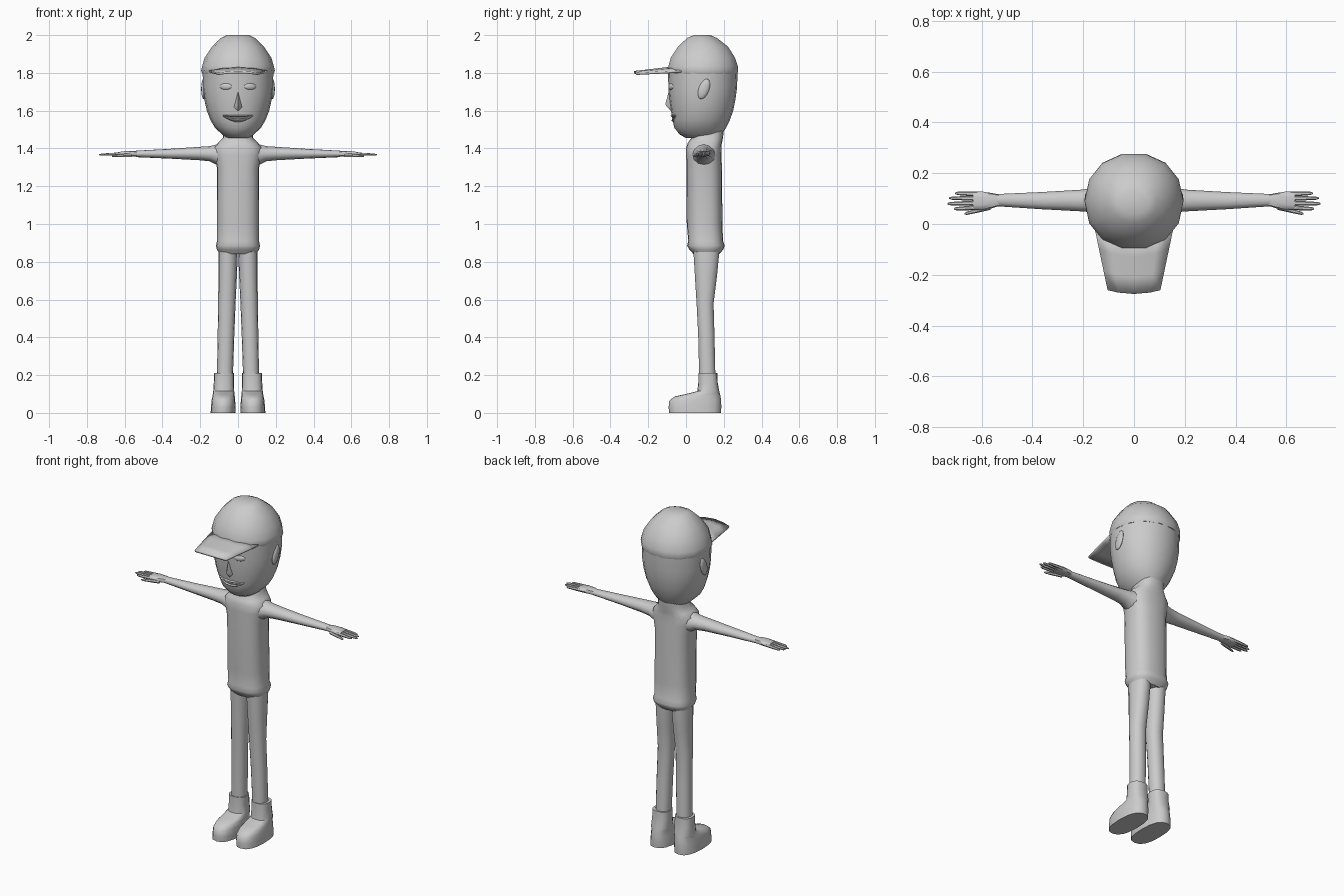
import bpy, bmesh, math
from mathutils import Matrix, Vector

if "Cube" in bpy.data.objects:
    bpy.data.objects.remove(bpy.data.objects["Cube"])

grey = bpy.data.materials.new("light grey")
grey.diffuse_color = (0.6, 0.6, 0.6, 1)
grey.use_nodes = True
grey.node_tree.nodes["Principled BSDF"].inputs["Base Color"].default_value = grey.diffuse_color


def finish(name, bm, mirror=False):
    bmesh.ops.recalc_face_normals(bm, faces=bm.faces[:])
    me = bpy.data.meshes.new(name)
    bm.to_mesh(me)
    bm.free()
    me.materials.append(grey)
    ob = bpy.data.objects.new(name, me)
    bpy.context.collection.objects.link(ob)
    if mirror:
        ob.modifiers.new("mirror", "MIRROR").use_mirror_merge = False
    return ob


def loft(name, rings, axis="z", n=16, power=2.0, mirror=False):
    """Skin through rings given as (position, a_min, a_max, b_min, b_max)."""
    bm = bmesh.new()
    loops = []
    for t, a0, a1, b0, b1 in rings:
        loop = []
        for i in range(n):
            u = 2 * math.pi * i / n
            c, s = math.cos(u), math.sin(u)
            a = (a0 + a1) / 2 + (a1 - a0) / 2 * math.copysign(abs(c) ** (2 / power), c)
            b = (b0 + b1) / 2 + (b1 - b0) / 2 * math.copysign(abs(s) ** (2 / power), s)
            loop.append(bm.verts.new((a, b, t) if axis == "z" else (t, a, b)))
        loops.append(loop)
    for lo, hi in zip(loops, loops[1:]):
        for i in range(n):
            j = (i + 1) % n
            bm.faces.new((lo[i], lo[j], hi[j], hi[i]))
    bm.faces.new(loops[0])
    bm.faces.new(loops[-1])
    return finish(name, bm, mirror)


def sym(z, hw, y0, y1):
    return (z, -hw, hw, y0, y1)


def ellipsoid(name, loc, scale, rot, axis):
    bm = bmesh.new()
    m = Matrix.Translation(loc) @ Matrix.Rotation(rot, 4, axis) @ Matrix.Diagonal((*scale, 1))
    bmesh.ops.create_uvsphere(bm, u_segments=12, v_segments=8, radius=1, matrix=m)
    return finish(name, bm, True)


# Head
head = [sym(1.455, .06, .0, .17), sym(1.475, .085, -.035, .19), sym(1.51, .122, -.062, .213),
        sym(1.55, .146, -.071, .232), sym(1.60, .165, -.08, .25), sym(1.66, .179, -.088, .262),
        sym(1.72, .186, -.093, .27), sym(1.82, .187, -.096, .274)]
loft("head", head, n=20, power=2.1)


def face_y(x, z):
    """Front surface of the head at x, z."""
    for p, q in zip(head, head[1:]):
        if p[0] <= z <= q[0]:
            f = (z - p[0]) / (q[0] - p[0])
            hw, y0, y1 = (p[k] + f * (q[k] - p[k]) for k in (2, 3, 4))
            return (y0 + y1) / 2 - (y1 - y0) / 2 * math.sqrt(max(0, 1 - (x / hw) ** 2))


# Cap crown
loft("cap", [sym(1.795, .189, -.093, .276), sym(1.812, .195, -.102, .281),
             sym(1.835, .190, -.098, .279), sym(1.88, .177, -.085, .264),
             sym(1.94, .137, -.045, .225), sym(1.985, .09, .005, .165),
             sym(2.0, .06, .04, .13)], n=14, power=2.1)

# Cap brim: arched sheet, tapering forward
bm = bmesh.new()
grid = []
for t in (0, .35, .7, 1):
    hw = .155 - .052 * t
    grid.append([bm.verts.new((hw * s, -.05 - .225 * t + .015 * s * s + .025 * s * s * (1 - t),
                               1.83 - .026 * t - .022 * s * s * (1 - .6 * t)))
                 for s in (-1, -.6, 0, .6, 1)])
for r0, r1 in zip(grid, grid[1:]):
    for i in range(4):
        bm.faces.new((r0[i], r0[i + 1], r1[i + 1], r1[i]))
brim = finish("cap_brim", bm)
sol = brim.modifiers.new("thickness", "SOLIDIFY")
sol.thickness, sol.offset = .012, 0

# Eyes and ears
ellipsoid("eye", (.065, face_y(.065, 1.728) + .002, 1.728), (.034, .009, .017), math.radians(20), "Z")
ellipsoid("ear", (.183, .095, 1.715), (.012, .028, .056), math.radians(-20), "X")

# Nose: wedge with a tip
bm = bmesh.new()
pts = [(0, -.088, 1.715), (-.028, -.07, 1.615), (.028, -.07, 1.615), (0, -.11, 1.632), (0, -.082, 1.6)]
v = [bm.verts.new(p) for p in pts]
for f in ((0, 1, 3), (0, 3, 2), (1, 4, 3), (4, 2, 3), (0, 2, 4, 1)):
    bm.faces.new([v[i] for i in f])
finish("nose", bm)


# Mouth: two lip strips curving round the face with teeth between
def strip(name, z_mid, z_corner, height, out):
    bm = bmesh.new()
    rows = []
    for i in range(9):
        s = i / 4 - 1
        x, z = .08 * s, z_mid + (z_corner - z_mid) * s * s
        h = height * (1 - .7 * s * s)
        y = face_y(x, z)
        rows.append([bm.verts.new(p) for p in ((x, y + .004, z + h), (x, y - out, z),
                                               (x, y + .004, z - h))])
    for a, b in zip(rows, rows[1:]):
        for k in range(3):
            bm.faces.new((a[k], b[k], b[(k + 1) % 3], a[(k + 1) % 3]))
    bm.faces.new(rows[0])
    bm.faces.new(rows[-1])
    finish(name, bm)


strip("upper_lip", 1.572, 1.575, .008, .008)
strip("teeth", 1.56, 1.573, .008, .002)
strip("lower_lip", 1.547, 1.572, .008, .008)

# Torso with neck, shoulders and shirt hem
loft("torso", [sym(.84, .095, .04, .175), sym(.865, .112, .018, .198), sym(.885, .117, .006, .205),
               sym(.91, .111, .012, .196), sym(1.0, .111, .004, .193), sym(1.3, .112, .002, .19),
               sym(1.36, .125, .001, .188), sym(1.405, .128, .001, .187),
               sym(1.43, .105, .01, .19), sym(1.455, .08, .028, .196),
               sym(1.5, .075, .03, .2)], n=20, power=2.6)

# Arms
loft("arm", [(.06, .02, .17, 1.28, 1.435), (.11, .035, .155, 1.312, 1.422),
             (.15, .045, .143, 1.332, 1.412), (.21, .05, .135, 1.338, 1.408),
             (.36, .058, .126, 1.346, 1.398), (.54, .07, .118, 1.354, 1.388)],
     axis="x", n=12, mirror=True)

# Hands
loft("palm", [(.53, .072, .116, 1.356, 1.387), (.56, .062, .122, 1.357, 1.388),
              (.60, .055, .128, 1.358, 1.386), (.635, .056, .127, 1.361, 1.381)],
     axis="x", n=10, power=2.6, mirror=True)
fingers = {"little_finger": (.61, .705, .118, .121), "ring_finger": (.61, .728, .101, .102),
           "middle_finger": (.61, .735, .083, .080), "index_finger": (.61, .71, .065, .060),
           "thumb": (.565, .668, .066, .040)}
for name, (x0, x1, y0, y1) in fingers.items():
    rings = []
    for t, r in ((0, .010), (.5, .0085), (.9, .0065), (1, .003)):
        y, z = y0 + (y1 - y0) * t, 1.371 - .004 * t
        if name == "thumb":
            z -= .008
        rings.append((x0 + (x1 - x0) * t, y - r, y + r, z - r, z + r))
    loft(name, rings, axis="x", n=6, mirror=True)

# Legs
loft("leg", [(.15, .026, .112, .07, .158), (.22, .026, .111, .068, .156),
             (.4, .02, .108, .064, .152), (.58, .013, .105, .055, .147),
             (.72, .006, .104, .046, .165), (.85, .001, .104, .038, .178),
             (.89, .001, .1, .035, .18)], n=14, power=2.2, mirror=True)

# Boots: long foot rising into a shaft
loft("boot", [(0, .014, .145, -.09, .185), (.03, .013, .143, -.092, .187),
              (.065, .015, .14, -.088, .186), (.087, .017, .136, -.06, .183),
              (.1, .018, .133, .0, .18), (.115, .02, .131, .06, .176),
              (.16, .021, .128, .065, .168), (.21, .021, .126, .065, .166)],
     n=16, power=2.5, mirror=True)

# Smooth shading with sharp creases
for ob in bpy.data.objects:
    ob.select_set(True)
    bpy.context.view_layer.objects.active = ob
bpy.ops.object.shade_smooth_by_angle(angle=math.radians(45))
